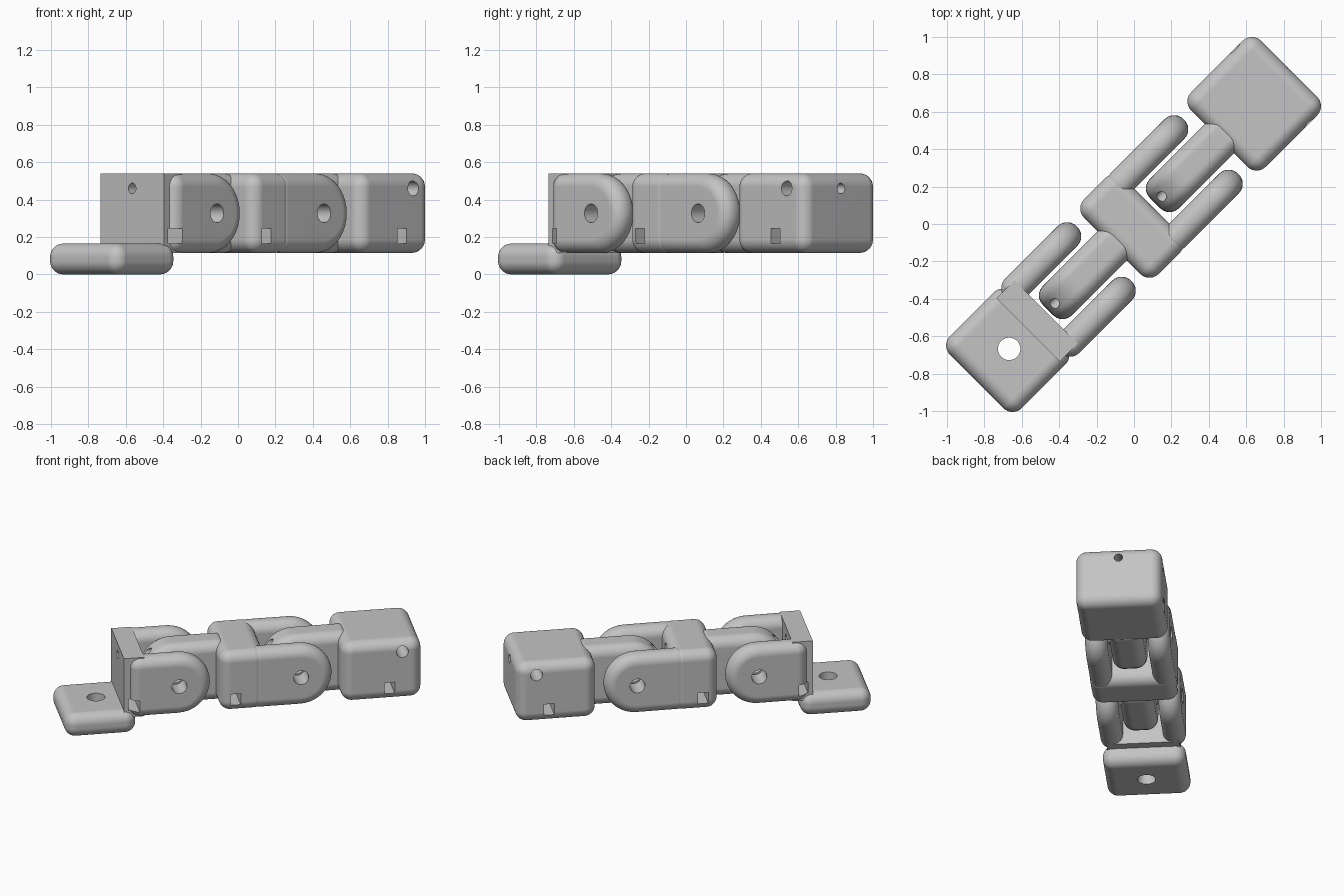
import bpy, bmesh, math
from mathutils import Matrix, Vector

cube = bpy.data.objects.get("Cube")
if cube:
    bpy.data.objects.remove(cube, do_unlink=True)

# Built along local x (length) and y (width), then turned to the diagonal
TURN = Matrix.Rotation(math.radians(45), 4, 'Z')
LOW, HIGH, MID = 0.115, 0.54, 0.327
PIN_R = 0.2125          # radius of the knuckle ends
R = 0.072               # corner radius of the side profiles
EDGE = 0.07             # rounding of the side edges
HALF = 0.282            # half width of the finger
BASE_PIN, TIP_PIN = -0.438, 0.371

grey = bpy.data.materials.new("plain grey")
grey.use_nodes = True
grey.diffuse_color = (0.55, 0.55, 0.55, 1)
grey.node_tree.nodes["Principled BSDF"].inputs["Base Color"].default_value = grey.diffuse_color


def add_object(name, bm):
    bmesh.ops.recalc_face_normals(bm, faces=bm.faces)
    mesh = bpy.data.meshes.new(name)
    bm.to_mesh(mesh)
    bm.free()
    mesh.materials.append(grey)
    obj = bpy.data.objects.new(name, mesh)
    bpy.context.collection.objects.link(obj)
    return obj


def slab(name, arcs, y0, y1):
    """Loft a side profile made of arcs across the width, rounding both rims."""
    bm = bmesh.new()
    steps = [math.radians(a) for a in range(0, 91, 10)]
    levels = [(y0 + EDGE * (1 - math.sin(a)), EDGE * (1 - math.cos(a))) for a in reversed(steps)]
    levels += [(y1 - EDGE * (1 - math.sin(a)), EDGE * (1 - math.cos(a))) for a in steps]
    rings = []
    for y, inset in levels:
        ring = []
        for cx, cz, radius, start, end in arcs:
            for deg in range(start, end + 1, 10):
                a = math.radians(deg)
                ring.append(bm.verts.new((cx + (radius - inset) * math.cos(a), y,
                                          cz + (radius - inset) * math.sin(a))))
        rings.append(ring)
    for a, b in zip(rings, rings[1:]):
        for i in range(len(a)):
            j = (i + 1) % len(a)
            bm.faces.new((a[i], a[j], b[j], b[i]))
    bm.faces.new(rings[0])
    bm.faces.new(rings[-1])
    return add_object(name, bm)


def corner(x, z, start):
    sx = 1 if start in (0, 270) else -1
    sz = 1 if start in (0, 90) else -1
    return (x - sx * R, z - sz * R, R, start, start + 90)


def block(name, x0, x1, z0, z1, half):
    arcs = [corner(x1, z1, 0), corner(x0, z1, 90), corner(x0, z0, 180), corner(x1, z0, 270)]
    return slab(name, arcs, -half, half)


def prong(name, x0, pin, y0, y1):
    arcs = [(pin, MID, PIN_R, -90, 90), corner(x0, HIGH, 90), corner(x0, LOW, 180)]
    return slab(name, arcs, y0, y1)


def tongue(name, pin, x1):
    arcs = [corner(x1, HIGH, 0), (pin, MID, PIN_R, 90, 270), corner(x1, LOW, 270)]
    return slab(name, arcs, -0.11, 0.11)


def box(name, lo, hi):
    bm = bmesh.new()
    lo, hi = Vector(lo), Vector(hi)
    bmesh.ops.create_cube(bm, size=1, matrix=Matrix.Translation((lo + hi) / 2)
                          @ Matrix.Diagonal((*(hi - lo), 1)))
    return add_object(name, bm)


def rod(name, radius, centre, axis, length=1):
    bm = bmesh.new()
    turn = Vector((0, 0, 1)).rotation_difference(Vector(axis)).to_matrix().to_4x4()
    bmesh.ops.create_cone(bm, cap_ends=True, segments=32, radius1=radius, radius2=radius,
                          depth=length, matrix=Matrix.Translation(centre) @ turn)
    return add_object(name, bm)


# Base: mounting foot, upright bracket
foot = block("mounting_foot", -1.19, -0.72, 0, 0.165, 0.272)
bracket = box("upright_bracket", (-0.80, -0.24, LOW), (-0.665, 0.24, HIGH))

# Middle and tip segments with their hinge tongues
middle = block("middle_block", -0.165, 0.135, LOW, HIGH, HALF)
middle_tongue = tongue("middle_tongue", BASE_PIN, -0.08)
tip = block("tip_block", 0.645, 1.173, LOW, HIGH, HALF)
tip_tongue = tongue("tip_tongue", TIP_PIN, 0.74)

# Hinge prongs on both sides
base_prongs, middle_prongs = [], []
for side, s in (("left", 1), ("right", -1)):
    y0, y1 = sorted((s * 0.132, s * 0.28))
    base_prongs.append(prong("base_prong_" + side, -0.765, BASE_PIN, y0, y1))
    middle_prongs.append(prong("middle_prong_" + side, 0.03, TIP_PIN, y0, y1))
parts = [foot, bracket, middle, middle_tongue, tip, tip_tongue] + base_prongs + middle_prongs

# Holes: hinge pins, tendon bore, tip cross hole, foot screw and side slots
cuts = [
    (rod("base_pin_hole", 0.05, (BASE_PIN, 0, MID), (0, 1, 0)), base_prongs + [middle_tongue]),
    (rod("tip_pin_hole", 0.05, (TIP_PIN, 0, MID), (0, 1, 0)), middle_prongs + [tip_tongue]),
    (rod("tendon_bore", 0.028, (0, 0, 0.46), (1, 0, 0), 3),
     [bracket, middle, middle_tongue, tip, tip_tongue]),
    (rod("tip_cross_hole", 0.04, (1.043, 0, 0.46), (0, 1, 0)), [tip]),
    (rod("foot_screw_hole", 0.06, (-0.944, 0, 0.1), (0, 0, 1)), [foot]),
]
for x, targets in ((-0.735, base_prongs + [bracket]), (-0.065, [middle]), (0.958, [tip])):
    cuts.append((box("side_slot", (x - 0.034, -0.5, 0.165), (x + 0.034, 0.5, 0.245)), targets))

for cutter, targets in cuts:
    cutter.hide_render = True
    for part in targets:
        mod = part.modifiers.new("hole", 'BOOLEAN')
        mod.operation = 'DIFFERENCE'
        mod.solver = 'EXACT'
        mod.object = cutter
        bpy.context.view_layer.objects.active = part
        bpy.ops.object.modifier_apply(modifier=mod.name)
for cutter, _ in cuts:
    bpy.data.objects.remove(cutter, do_unlink=True)

# Turn to the diagonal and smooth the rounded surfaces
bpy.ops.object.select_all(action='DESELECT')
for part in parts:
    part.data.transform(TURN)
    part.select_set(True)
bpy.context.view_layer.objects.active = parts[0]
bpy.ops.object.shade_smooth_by_angle(angle=math.radians(30))
for part in parts:
    part.modifiers.new("flat face normals", 'WEIGHTED_NORMAL').keep_sharp = True
